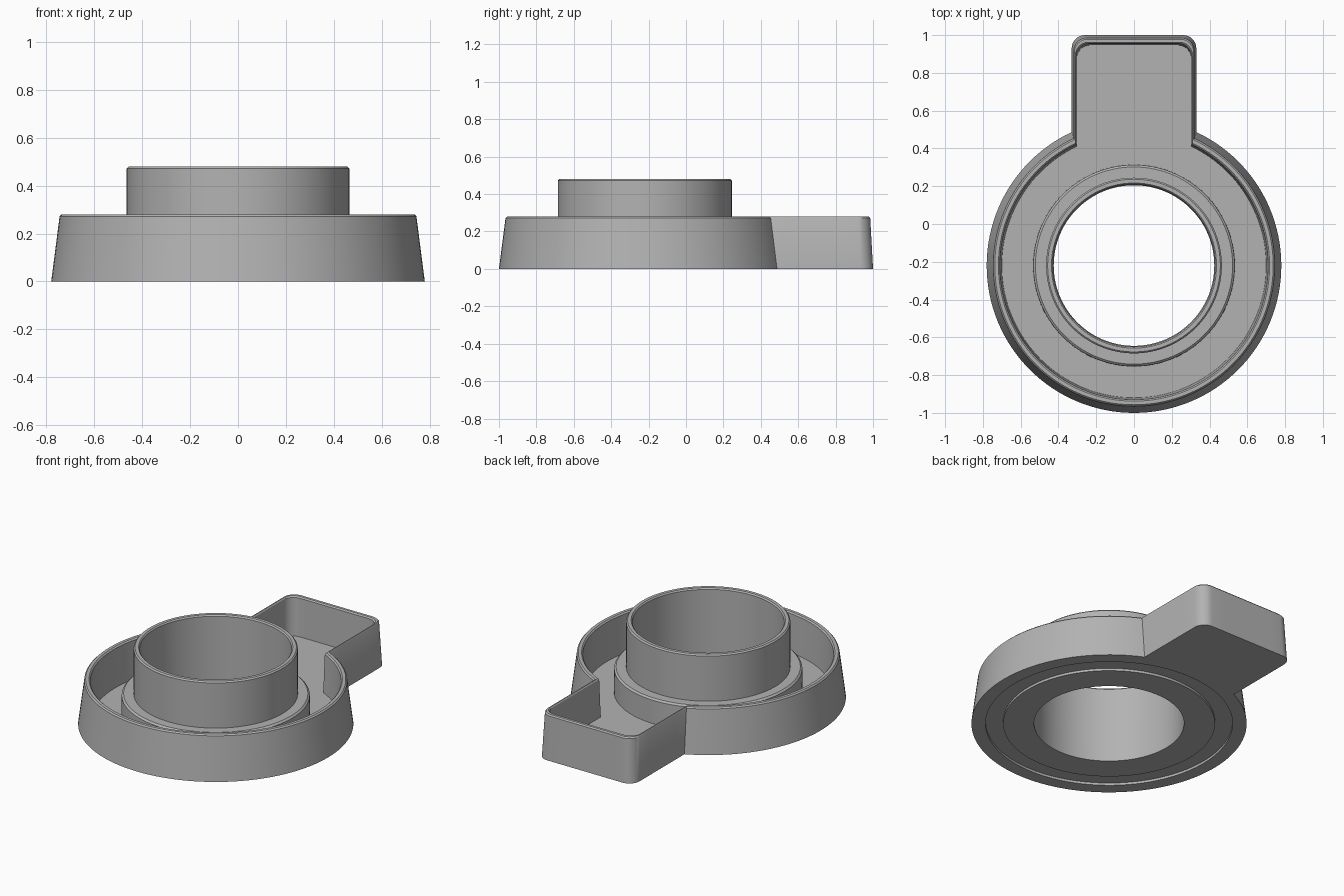
import bpy, bmesh
from math import sin, cos, pi, acos, atan2

if "Cube" in bpy.data.objects:
    bpy.data.objects.remove(bpy.data.objects["Cube"], do_unlink=True)

CENTRE_Y = -0.22   # ring centre; the tab reaches out towards +y

grey = bpy.data.materials.new("plain grey")
grey.use_nodes = True
grey.diffuse_color = (0.45, 0.45, 0.45, 1)
grey.node_tree.nodes["Principled BSDF"].inputs["Base Color"].default_value = (0.45, 0.45, 0.45, 1)


def outline(r, w, end, corner=0.07):
    """Keyhole outline: a circle with a round-cornered tab."""
    a = acos(w / r)
    yj, yc = r * sin(a), end - corner
    xc = w - corner
    side = [(w, yj + (yc - yj) * i / 5) for i in range(5)]
    bend = [(xc + corner * cos(pi / 2 * i / 8), yc + corner * sin(pi / 2 * i / 8))
            for i in range(9)]
    top = [(xc * (1 - 2 * i / 6), end) for i in range(1, 6)]
    half = side + bend
    sweep = pi + 2 * a
    arc = [(r * cos(pi - a + sweep * i / 110), r * sin(pi - a + sweep * i / 110))
           for i in range(1, 110)]
    return half + top + [(-x, y) for x, y in reversed(half)] + arc


def circle(r, angles):
    return [(r * cos(t), r * sin(t)) for t in angles]


def loft(name, rings):
    """Join (points, z) rings into a closed loop of surfaces."""
    bm = bmesh.new()
    loops = [[bm.verts.new((x, y, z)) for x, y in pts] for pts, z in rings]
    n = len(loops[0])
    for a, b in zip(loops, loops[1:] + loops[:1]):
        for i in range(n):
            j = (i + 1) % n
            bm.faces.new((a[i], a[j], b[j], b[i]))
    bmesh.ops.recalc_face_normals(bm, faces=bm.faces)
    mesh = bpy.data.meshes.new(name)
    bm.to_mesh(mesh)
    bm.free()
    mesh.materials.append(grey)
    ob = bpy.data.objects.new(name, mesh)
    ob.location.y = CENTRE_Y
    bpy.context.collection.objects.link(ob)
    bpy.ops.object.select_all(action="DESELECT")
    ob.select_set(True)
    bpy.context.view_layer.objects.active = ob
    bpy.ops.object.shade_smooth_by_angle(angle=pi / 6)
    return ob


# Tray: drafted outer wall, bevelled rim, inner wall and floor
wall = [(0.78, 0.33, 1.22, 0), (0.745, 0.32, 1.205, 0.272), (0.737, 0.316, 1.198, 0.28),
        (0.718, 0.311, 1.182, 0.28), (0.71, 0.306, 1.175, 0.272), (0.70, 0.302, 1.167, 0.035)]
rings = [(outline(r, w, e), z) for r, w, e, z in wall]
angles = [atan2(y, x) for x, y in rings[0][0]]

# Tray underside: shallow ring groove
under = [(0.53, 0.035), (0.53, 0), (0.60, 0), (0.60, 0.015), (0.70, 0.015), (0.70, 0)]
rings += [(circle(r, angles), z) for r, z in under]
loft("tray", rings)

# Collar: stepped boss with a tall open tube
profile = [(0.425, 0), (0.535, 0), (0.533, 0.18), (0.522, 0.19), (0.465, 0.19),
           (0.465, 0.472), (0.457, 0.48), (0.437, 0.48), (0.43, 0.472)]
even = [2 * pi * i / 128 for i in range(128)]
loft("collar", [(circle(r, even), z) for r, z in profile])
